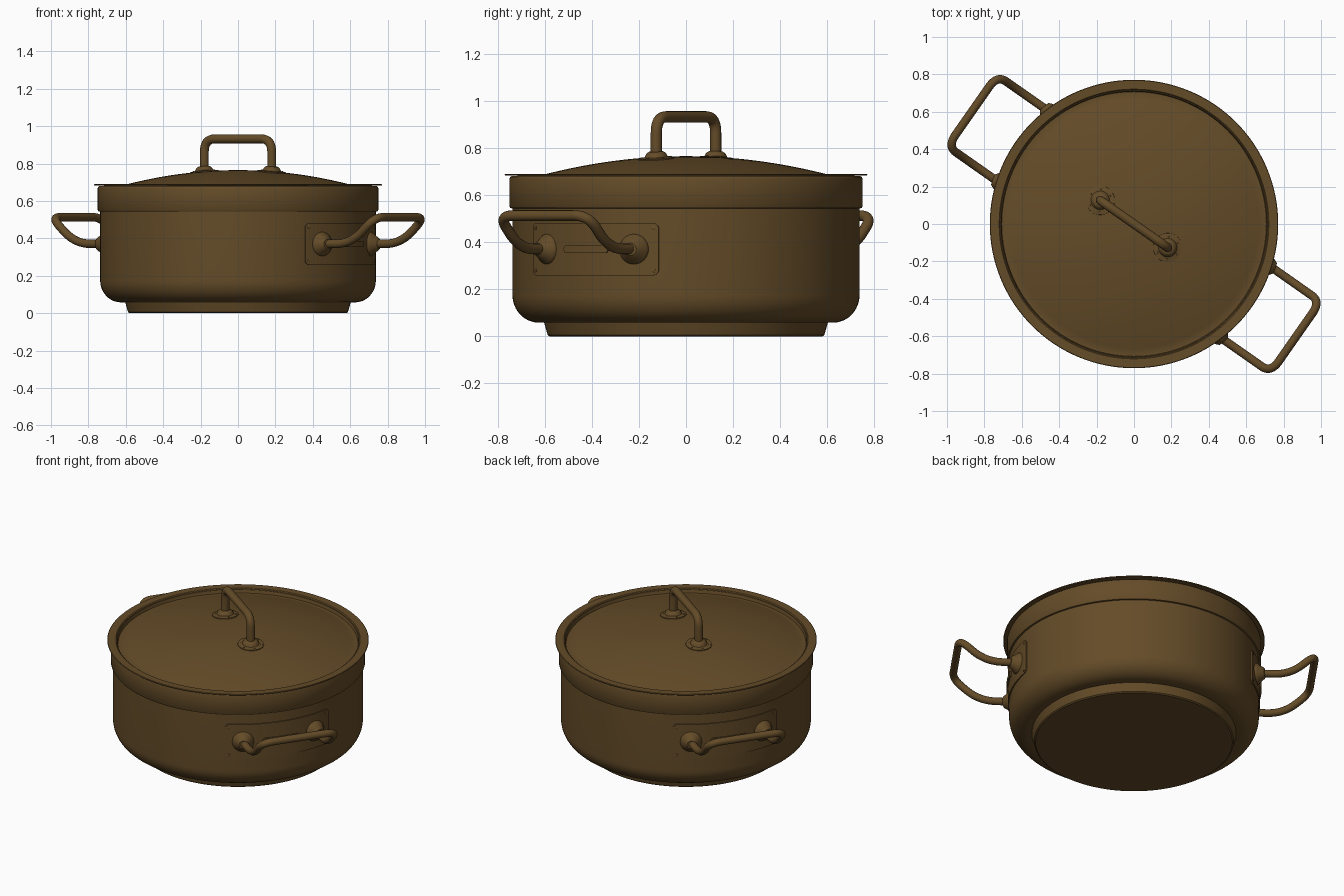
import bpy, bmesh, math
from mathutils import Vector, Matrix

if "Cube" in bpy.data.objects:
    bpy.data.objects.remove(bpy.data.objects["Cube"])

metal = bpy.data.materials.new("dark_bronze")
metal.diffuse_color = (0.127, 0.071, 0.021, 1)
metal.use_nodes = True
metal.node_tree.nodes["Principled BSDF"].inputs["Base Color"].default_value = metal.diffuse_color


def finish(ob, angle=35):
    ob.data.materials.append(metal)
    bpy.ops.object.select_all(action='DESELECT')
    ob.select_set(True)
    bpy.context.view_layer.objects.active = ob
    if ob.type == 'CURVE':
        bpy.ops.object.convert(target='MESH')
        ob = bpy.context.object
    bpy.ops.object.shade_smooth_by_angle(angle=math.radians(angle))
    return ob


def from_bmesh(name, bm, matrix=Matrix()):
    bmesh.ops.recalc_face_normals(bm, faces=bm.faces)
    me = bpy.data.meshes.new(name)
    bm.to_mesh(me)
    bm.free()
    ob = bpy.data.objects.new(name, me)
    bpy.context.collection.objects.link(ob)
    ob.matrix_world = matrix
    return finish(ob)


def lathe(name, profile, segs, matrix=Matrix()):
    """Revolve (radius, z) points around z; profile starts and ends on the axis."""
    bm = bmesh.new()
    rings = []
    for r, z in profile:
        n = 1 if r == 0 else segs
        rings.append([bm.verts.new((r * math.cos(2 * math.pi * i / segs),
                                    r * math.sin(2 * math.pi * i / segs), z)) for i in range(n)])
    for a, b in zip(rings, rings[1:]):
        for i in range(segs):
            j = (i + 1) % segs
            quad = [a[i % len(a)], a[j % len(a)], b[j % len(b)], b[i % len(b)]]
            bm.faces.new(list(dict.fromkeys(quad)))
    return from_bmesh(name, bm, matrix)


def tube(name, corners, radius, matrix=Matrix()):
    """Round bar through (x, y, z, rounding) corners."""
    pts = [Vector(c[:3]) for c in corners]
    path = [pts[0]]
    for i in range(1, len(pts) - 1):
        p, cut = pts[i], corners[i][3]
        a = p + (pts[i - 1] - p).normalized() * cut
        b = p + (pts[i + 1] - p).normalized() * cut
        for k in range(11):
            t = k / 10
            path.append(a * (1 - t) ** 2 + p * 2 * t * (1 - t) + b * t * t)
    path.append(pts[-1])
    cu = bpy.data.curves.new(name, 'CURVE')
    cu.dimensions = '3D'
    cu.bevel_depth = radius
    cu.bevel_resolution = 6
    cu.use_fill_caps = True
    sp = cu.splines.new('POLY')
    sp.points.add(len(path) - 1)
    for q, v in zip(sp.points, path):
        q.co = (*v, 1)
    ob = bpy.data.objects.new(name, cu)
    bpy.context.collection.objects.link(ob)
    ob.matrix_world = matrix
    return finish(ob, 50)


def curved_plate(name, half_len, half_h, corner, r_in, r_out, zc, matrix):
    """Rounded rectangle wrapped around the pot wall, centred on local +x."""
    cols = []
    for k in range(9):
        t = math.radians(86) * k / 8
        cols.append((half_len - corner + corner * math.sin(t),
                     half_h - corner + corner * math.cos(t)))
    inner = half_len - corner
    mid = [(inner * (2 * k / 16 - 1), half_h) for k in range(1, 16)]
    cols = [(-s, h) for s, h in reversed(cols)] + mid + cols
    bm = bmesh.new()
    rings = []
    for s, h in cols:
        a = s / r_out
        rings.append([bm.verts.new((r * math.cos(a), r * math.sin(a), zc + z))
                      for r, z in ((r_in, -h), (r_out, -h), (r_out, h), (r_in, h))])
    for a, b in zip(rings, rings[1:]):
        for i in range(4):
            j = (i + 1) % 4
            bm.faces.new((a[i], a[j], b[j], b[i]))
    bm.faces.new(rings[0])
    bm.faces.new(rings[-1])
    return from_bmesh(name, bm, matrix)


def on_wall(turn, angle, r, z):
    """Matrix whose z axis points straight out of the pot wall."""
    return (turn @ Matrix.Rotation(angle, 4, 'Z') @ Matrix.Translation((r, 0, z))
            @ Matrix.Rotation(math.pi / 2, 4, 'Y'))


# Base disc
lathe("base_disc", [(0, 0), (0.580, 0), (0.588, 0.006), (0.606, 0.07), (0, 0.07)], 128)

# Hollow pot body with rounded bottom corner and thicker top band
body = [(0, 0.058), (0.625, 0.058)]
for k in range(1, 13):
    t = math.pi / 2 * k / 12
    body.append((0.625 + 0.112 * math.sin(t), 0.175 - 0.117 * math.cos(t)))
body += [(0.737, 0.543), (0.746, 0.545), (0.750, 0.551), (0.750, 0.668), (0.747, 0.676),
         (0.740, 0.681), (0.726, 0.681), (0.722, 0.672), (0.722, 0.19), (0.62, 0.075), (0, 0.075)]
lathe("pot_body", body, 128)

# Lid: shallow dome set below a flat rim
lid = [(0, 0.765)]
for k in range(1, 21):
    r = 0.70 * k / 20
    lid.append((r, 0.765 - 0.105 * (r / 0.70) ** 2))
lid += [(0.710, 0.662), (0.714, 0.668), (0.716, 0.684), (0.721, 0.689), (0.768, 0.690),
        (0.771, 0.687), (0.768, 0.683), (0.712, 0.682), (0.705, 0.652), (0, 0.752)]
lathe("lid", lid, 128)

# Lid handle with flared feet and small rivets
turn = Matrix.Rotation(math.radians(-35), 4, 'Z')
tube("lid_handle", [(-0.22, 0, 0.745, 0), (-0.22, 0, 0.932, 0.07),
                    (0.22, 0, 0.932, 0.07), (0.22, 0, 0.745, 0)], 0.024, turn)
for side in (-1, 1):
    foot = turn @ Matrix.Translation((side * 0.22, 0, 0.754)) @ Matrix.Rotation(side * 0.094, 4, 'Y')
    lathe("lid_handle_foot", [(0, -0.006), (0.078, -0.006), (0.077, 0.004), (0.050, 0.008),
                              (0.046, 0.014), (0.041, 0.024), (0.030, 0.031), (0, 0.031)], 40, foot)
    for k in range(6):
        spot = foot @ Matrix.Rotation(math.pi / 3 * k, 4, 'Z') @ Matrix.Translation((0.063, 0, 0.003))
        lathe("lid_foot_rivet", [(0, 0), (0.006, 0), (0.006, 0.004), (0.003, 0.006), (0, 0.006)], 10, spot)

# Side handles: curved mounting plate, inset bar, rivets, bosses and bent rod
for deg in (-35, 145):
    turn = Matrix.Rotation(math.radians(deg), 4, 'Z')
    curved_plate("handle_plate", 0.338, 0.111, 0.025, 0.73, 0.744, 0.37, turn)
    curved_plate("plate_bar", 0.115, 0.017, 0.0165, 0.735, 0.752, 0.37, turn)
    for s in (-1, 1):
        for dz in (-0.09, 0.09):
            lathe("plate_rivet", [(0, 0), (0.009, 0), (0.009, 0.004), (0.005, 0.006), (0, 0.006)],
                  12, on_wall(turn, s * 0.315 / 0.744, 0.742, 0.37 + dz))
        lathe("handle_boss", [(0, 0), (0.064, 0), (0.064, 0.010), (0.058, 0.020), (0.046, 0.032),
                              (0.036, 0.048), (0.026, 0.056), (0, 0.056)],
              40, on_wall(turn, s * math.radians(17.7), 0.736, 0.37))
    tube("side_handle", [(0.69, -0.232, 0.371, 0), (0.90, -0.232, 0.371, 0.10),
                         (1.055, -0.232, 0.513, 0.075), (1.055, 0.232, 0.513, 0.075),
                         (0.90, 0.232, 0.371, 0.10), (0.69, 0.232, 0.371, 0)], 0.0225, turn)
